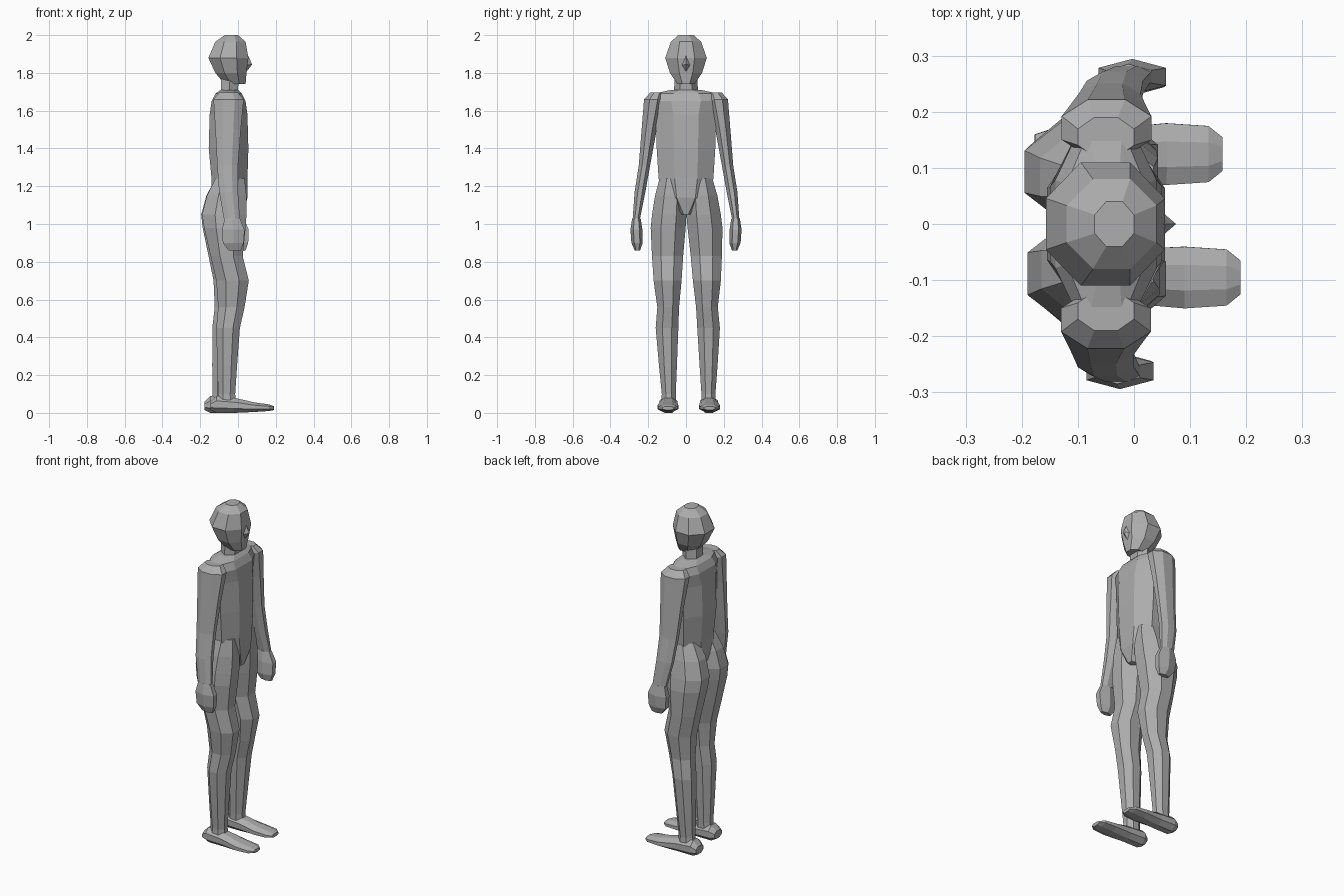
import bpy, bmesh, math
from mathutils import Vector

cube = bpy.data.objects.get("Cube")
if cube:
    bpy.data.objects.remove(cube, do_unlink=True)

grey = bpy.data.materials.new("plain grey")
grey.use_nodes = True
colour = (0.42, 0.42, 0.42, 1)
grey.diffuse_color = colour
grey.node_tree.nodes["Principled BSDF"].inputs["Base Color"].default_value = colour


def finish(name, mesh_builder):
    """Turn a bmesh into a flat shaded object with outward normals."""
    bmesh.ops.recalc_face_normals(mesh_builder, faces=mesh_builder.faces)
    mesh = bpy.data.meshes.new(name)
    mesh_builder.to_mesh(mesh)
    mesh_builder.free()
    mesh.materials.append(grey)
    part = bpy.data.objects.new(name, mesh)
    bpy.context.collection.objects.link(part)
    return part


def loft(name, rows, along="z", sides=8, side=1, lean=None):
    """Skin rings given as (position, low u, high u, low v, high v).
    Rows with four values are symmetric in v; lean shifts each point."""
    bm = bmesh.new()
    rings = []
    reach = math.cos(math.pi / sides)
    for row in rows:
        if len(row) == 4:
            row = (*row[:3], -row[3], row[3])
        t, u_low, u_high, v_low, v_high = row
        ring = []
        for i in range(sides):
            angle = math.tau * (i + 0.5) / sides
            u = (u_low + u_high + (u_high - u_low) * math.cos(angle) / reach) / 2
            v = (v_low + v_high + (v_high - v_low) * math.sin(angle) / reach) / 2
            point = Vector((u, v, t)) if along == "z" else Vector((t, u, v))
            point.y *= side
            if lean:
                point += lean(point)
            ring.append(bm.verts.new(point))
        rings.append(ring)
    for lower, upper in zip(rings, rings[1:]):
        for i in range(sides):
            j = (i + 1) % sides
            bm.faces.new((lower[i], lower[j], upper[j], upper[i]))
    bm.faces.new(rings[0])
    bm.faces.new(rings[-1])
    return finish(name, bm)


# Trunk, narrowing to a wedge between the thighs
loft("torso", [
    (1.71, -0.09, 0.0, 0.08),
    (1.69, -0.12, 0.02, 0.17),
    (1.65, -0.14, 0.04, 0.19),
    (1.58, -0.15, 0.05, 0.16),
    (1.4, -0.155, 0.055, 0.155),
    (1.24, -0.14, 0.05, 0.145),
    (1.14, -0.14, 0.05, 0.12),
    (1.05, -0.12, 0.03, 0.03),
])

# Neck and head
loft("neck", [
    (1.66, -0.1, 0.02, 0.07),
    (1.71, -0.09, 0.0, 0.055),
    (1.79, -0.09, 0.005, 0.05),
], sides=6)
loft("head", [
    (2.0, -0.07, 0.0, 0.04),
    (1.965, -0.12, 0.04, 0.08),
    (1.88, -0.157, 0.055, 0.11),
    (1.8, -0.12, 0.045, 0.085),
    (1.74, -0.07, 0.04, 0.045),
])

# Nose as a small wedge
bm = bmesh.new()
bridge, tip, base = (bm.verts.new(p) for p in
                     ((0.05, 0, 1.9), (0.075, 0, 1.845), (0.04, 0, 1.8)))
left, right = (bm.verts.new((0.04, s * 0.03, 1.84)) for s in (-1, 1))
for wing in (left, right):
    bm.faces.new((bridge, tip, wing))
    bm.faces.new((tip, base, wing))
    bm.faces.new((bridge, base, wing))
finish("nose", bm)

arm_rows = [
    (1.695, -0.1, 0.0, 0.12, 0.19),
    (1.66, -0.13, 0.03, 0.12, 0.222),
    (1.5, -0.12, 0.015, 0.155, 0.235),
    (1.31, -0.11, 0.0, 0.19, 0.25),
    (1.17, -0.1, 0.0, 0.215, 0.272),
    (1.03, -0.075, 0.01, 0.243, 0.282),
]
hand_rows = [
    (1.03, -0.07, 0.01, 0.243, 0.282),
    (0.97, -0.085, 0.035, 0.235, 0.29),
    (0.9, -0.08, 0.03, 0.233, 0.285),
    (0.86, -0.05, 0.015, 0.245, 0.27),
]
leg_rows = [
    (1.24, -0.12, 0.035, 0.01, 0.14),
    (1.15, -0.165, 0.045, 0.0, 0.165),
    (1.05, -0.19, 0.045, 0.0, 0.182),
    (0.98, -0.18, 0.04, 0.005, 0.19),
    (0.83, -0.145, 0.025, 0.02, 0.185),
    (0.7, -0.115, 0.057, 0.03, 0.178),
    (0.56, -0.105, 0.035, 0.045, 0.16),
    (0.45, -0.115, 0.01, 0.05, 0.17),
    (0.25, -0.11, -0.005, 0.06, 0.155),
    (0.1, -0.105, -0.015, 0.068, 0.142),
    (0.04, -0.11, -0.01, 0.068, 0.145),
]
foot_rows = [
    (-0.145, 0.075, 0.145, 0.015, 0.06),
    (-0.115, 0.06, 0.155, 0.0, 0.09),
    (-0.02, 0.06, 0.155, 0.0, 0.08),
    (0.09, 0.055, 0.165, 0.005, 0.055),
    (0.165, 0.06, 0.16, 0.01, 0.045),
    (0.19, 0.08, 0.14, 0.015, 0.035),
]

# Limbs: the left leg trails, the left arm swings slightly forward
for label, side in (("left", 1), ("right", -1)):
    back = 1 if side > 0 else 0

    def arm_lean(p):
        return Vector((0.03 * back * (1.7 - p.z), 0, 0))

    def leg_lean(p):
        drop = max(0, 1.24 - p.z) / 1.24
        return Vector((-0.033 * back * drop, 0.015 * drop, 0))

    loft(label + "_arm", arm_rows, side=side, lean=arm_lean)
    loft(label + "_hand", hand_rows, sides=6, side=side, lean=arm_lean)
    loft(label + "_leg", leg_rows, side=side, lean=leg_lean)
    loft(label + "_foot", foot_rows, along="x", side=side, lean=leg_lean)
